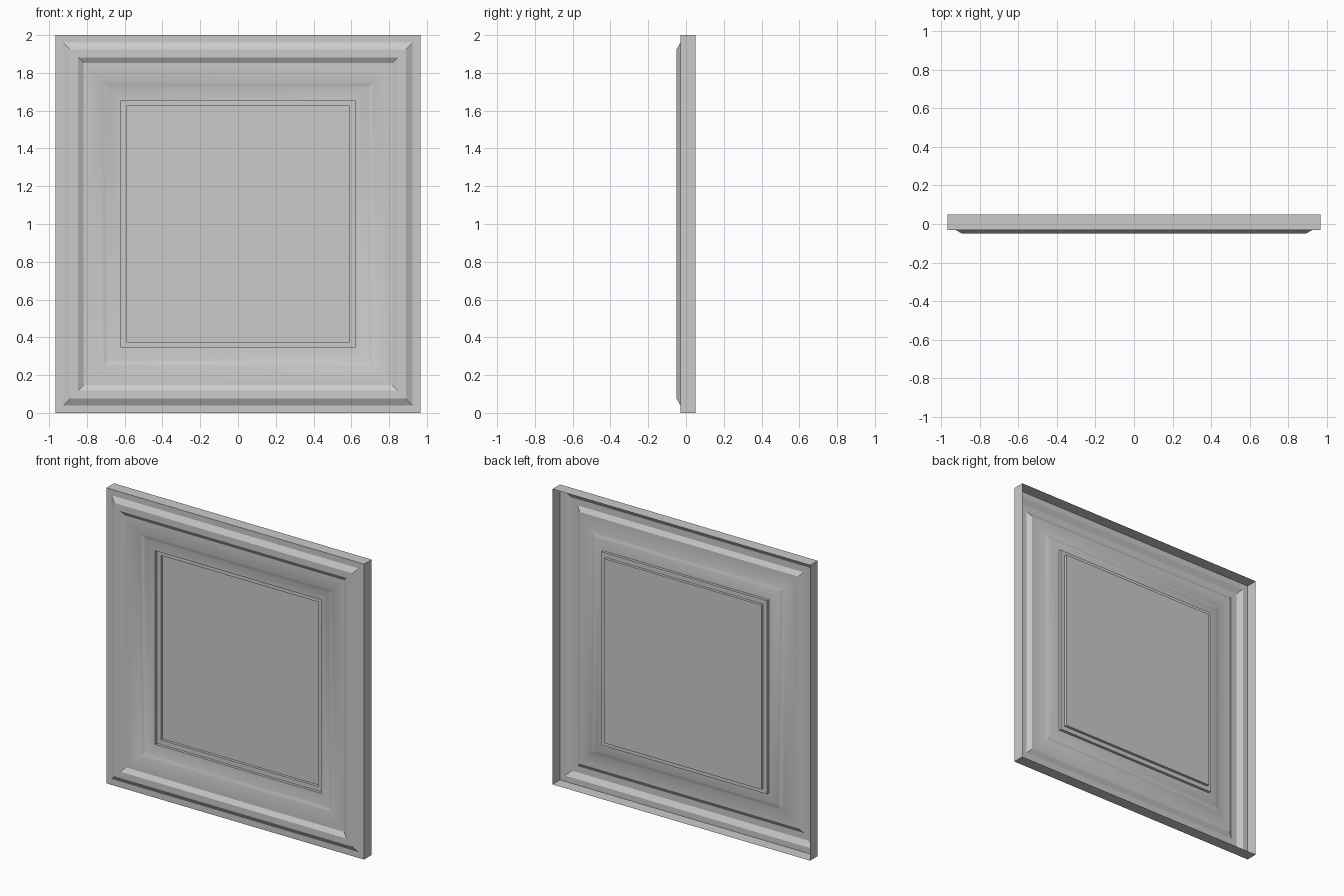
import bpy
import bmesh
import math

cube = bpy.data.objects.get("Cube")
if cube:
    bpy.data.objects.remove(cube, do_unlink=True)

HALF_W, HEIGHT = 0.965, 2.0

grey = bpy.data.materials.new("light_grey")
grey.use_nodes = True
colour = (0.6, 0.6, 0.6, 1)
grey.diffuse_color = colour
grey.node_tree.nodes["Principled BSDF"].inputs["Base Color"].default_value = colour


def mitred_part(name, profile, fill=False):
    """Sweep (inset, depth) points round the rectangle with mitred corners."""
    bm = bmesh.new()
    loops = []
    for inset, y in profile:
        x, low, high = HALF_W - inset, inset, HEIGHT - inset
        corners = [(-x, low), (x, low), (x, high), (-x, high)]
        loops.append([bm.verts.new((cx, y, cz)) for cx, cz in corners])
    for a, b in zip(loops, loops[1:]):
        for i in range(4):
            j = (i + 1) % 4
            bm.faces.new((a[i], a[j], b[j], b[i]))
    if fill:
        bm.faces.new(loops[-1])
    mesh = bpy.data.meshes.new(name)
    bm.to_mesh(mesh)
    bm.free()
    mesh.materials.append(grey)
    obj = bpy.data.objects.new(name, mesh)
    bpy.context.collection.objects.link(obj)
    bpy.ops.object.select_all(action='DESELECT')
    obj.select_set(True)
    bpy.context.view_layer.objects.active = obj
    bpy.ops.object.shade_smooth_by_angle(angle=math.radians(20))
    return obj


# Open-backed side walls, flat rim and raised bead
rim = [(0, 0.05), (0, -0.03), (0.04, -0.03), (0.075, -0.05),
       (0.118, -0.05), (0.148, -0.032)]
mitred_part("outer_frame", rim)

# Gentle S-curved slope down towards the panel
STEPS = 12
slope = []
for k in range(STEPS + 1):
    t = k / STEPS
    drop = 0.5 - 0.5 * math.cos(math.pi * t ** 1.2)
    slope.append((0.148 + 0.197 * t, -0.032 + 0.032 * drop))
mitred_part("curved_moulding", slope)

# Two small steps and the flat centre
mitred_part("centre_panel", [(0.345, 0), (0.345, 0.018), (0.376, 0.018),
                             (0.376, 0.036)], fill=True)
